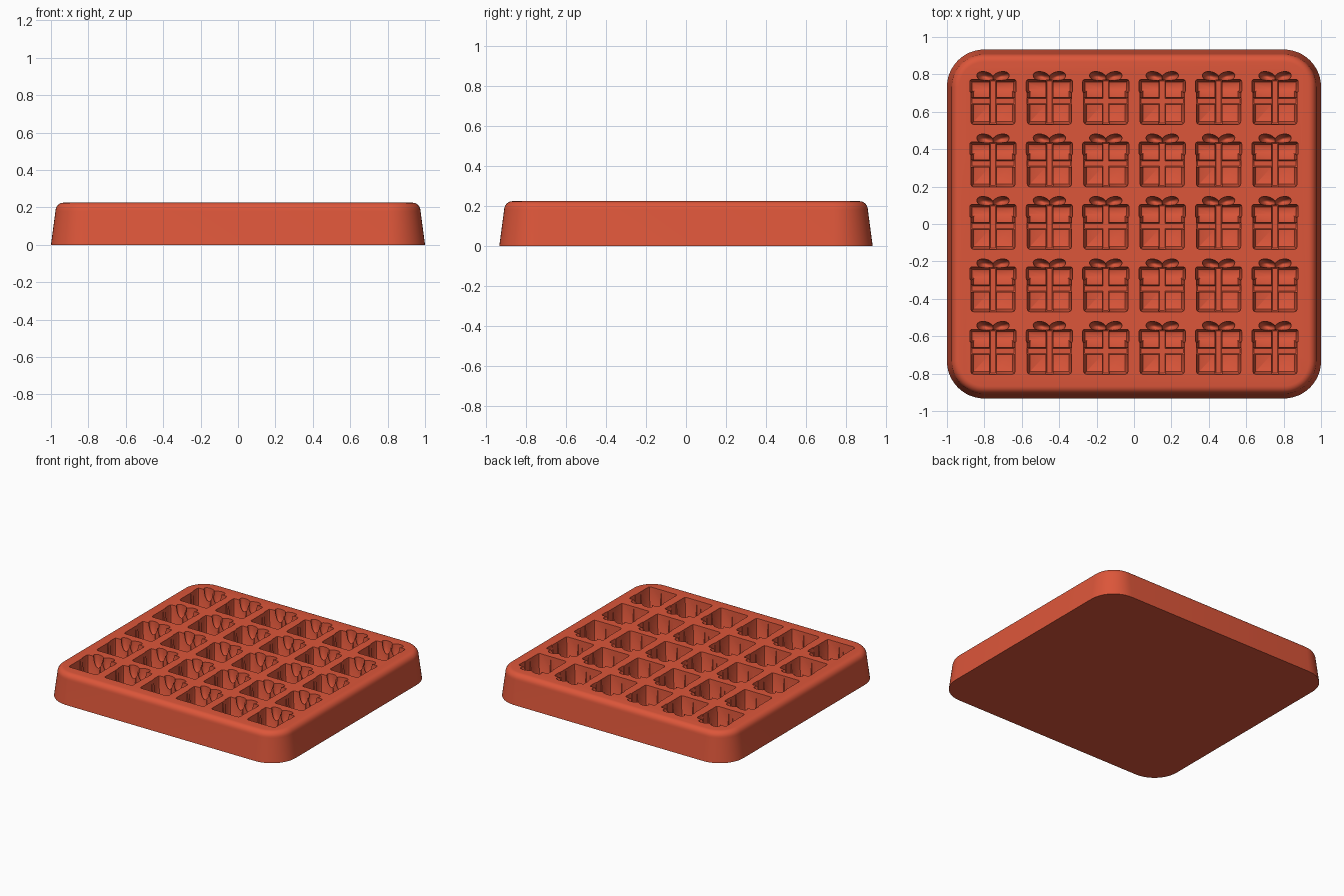
import bpy, bmesh, math
from mathutils import Matrix, Vector

cube = bpy.data.objects.get("Cube")
if cube:
    bpy.data.objects.remove(cube, do_unlink=True)

RED = (0.72, 0.093, 0.042, 1)
mat = bpy.data.materials.new("warm red silicone")
mat.use_nodes = True
mat.diffuse_color = RED
shader = mat.node_tree.nodes["Principled BSDF"]
shader.inputs["Base Color"].default_value = RED
shader.inputs["Roughness"].default_value = 0.6

HEIGHT, COLS, ROWS = 0.225, 6, 5
SPOTS = [Vector((-0.754 + 0.3016 * i, -0.684 + 0.334 * j, 0))
         for i in range(COLS) for j in range(ROWS)]


def loft(bm, centre, hx, hy, radius, profile, steps):
    """Rounded rectangle swept through (inset, z) rings and capped."""
    rings = []
    for inset, z in profile:
        r = max(radius - inset, 0.003)
        ring = []
        for q, (sx, sy) in enumerate(((1, 1), (-1, 1), (-1, -1), (1, -1))):
            for k in range(steps + 1):
                a = math.pi / 2 * (q + k / steps)
                x = sx * (hx - inset - r) + r * math.cos(a)
                y = sy * (hy - inset - r) + r * math.sin(a)
                ring.append(bm.verts.new(centre + Vector((x, y, z))))
        rings.append(ring)
    n = len(rings[0])
    for low, high in zip(rings, rings[1:]):
        for k in range(n):
            m = (k + 1) % n
            bm.faces.new((low[k], low[m], high[m], high[k]))
    bm.faces.new(rings[0][::-1])
    bm.faces.new(rings[-1])


def finish(bm, name):
    bmesh.ops.recalc_face_normals(bm, faces=bm.faces)
    mesh = bpy.data.meshes.new(name)
    bm.to_mesh(mesh)
    bm.free()
    mesh.materials.append(mat)
    obj = bpy.data.objects.new(name, mesh)
    bpy.context.collection.objects.link(obj)
    return obj


def block_cutters(name, y, hx, hy, radius, profile, steps=2):
    bm = bmesh.new()
    for spot in SPOTS:
        loft(bm, spot + Vector((0, y, 0)), hx, hy, radius, profile, steps)
    return finish(bm, name)


def bow_cutters(name, side):
    bm = bmesh.new()
    for spot in SPOTS:
        place = (Matrix.Translation(spot + Vector((side * 0.042, 0.135, HEIGHT + 0.005)))
                 @ Matrix.Rotation(side * math.radians(14), 4, 'Z')
                 @ Matrix.Diagonal((0.046, 0.027, 0.11, 1)))
        bmesh.ops.create_uvsphere(bm, u_segments=20, v_segments=12, radius=1, matrix=place)
    return finish(bm, name)


# Tray: drafted sides, rounded top edge
outline = [(0, 0), (0.024, HEIGHT - 0.045)]
for k in range(1, 7):
    a = math.pi / 2 * k / 6
    outline.append((0.024 + 0.042 * (1 - math.cos(a)), HEIGHT - 0.045 * (1 - math.sin(a))))
bm = bmesh.new()
loft(bm, Vector(), 1, 0.933, 0.2, outline, 12)
tray = finish(bm, "mould_tray")

# Gift shaped cavities: box, lid, crossed ribbons and bow loops
TOP = HEIGHT + 0.02
walls = [(0.024, 0.075), (0.016, 0.079), (0.012, 0.09), (0, TOP)]
lid_walls = [(0.022, 0.073), (0.014, 0.077), (0.01, 0.088), (0, TOP)]
groove = [(0.006, 0.058), (0.002, 0.063), (0, TOP)]
cross_groove = [(0.006, 0.060), (0.002, 0.065), (0, TOP)]
cutters = [
    block_cutters("box_cutter", 0, 0.120, 0.121, 0.016, walls),
    block_cutters("lid_cutter", 0.084, 0.125, 0.038, 0.012, lid_walls),
    block_cutters("long_ribbon_cutter", 0, 0.020, 0.119, 0.004, groove, 1),
    block_cutters("cross_ribbon_cutter", 0.005, 0.119, 0.020, 0.004, cross_groove, 1),
    bow_cutters("left_bow_cutter", 1),
    bow_cutters("right_bow_cutter", -1),
]

bpy.ops.object.select_all(action='DESELECT')
tray.select_set(True)
bpy.context.view_layer.objects.active = tray
for cutter in cutters:
    cutter.hide_render = True
    cut = tray.modifiers.new(cutter.name, 'BOOLEAN')
    cut.operation = 'DIFFERENCE'
    cut.solver = 'EXACT'
    cut.object = cutter
    bpy.ops.object.modifier_apply(modifier=cut.name)
    bpy.data.objects.remove(cutter, do_unlink=True)

# One material throughout
tray.data.materials.clear()
tray.data.materials.append(mat)
tray.data.polygons.foreach_set("material_index", [0] * len(tray.data.polygons))
bpy.ops.object.shade_smooth_by_angle(angle=math.radians(35))
